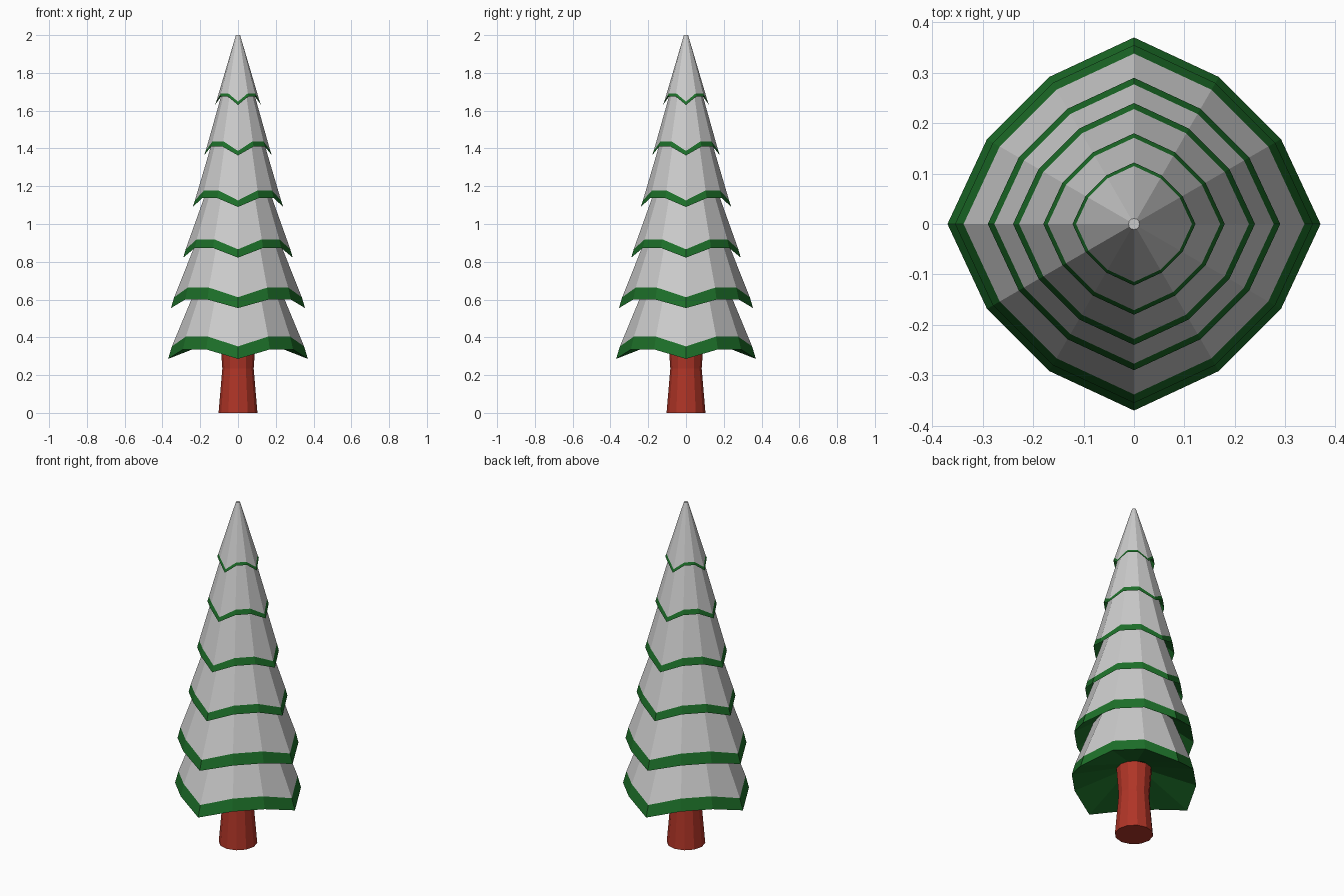
import bpy, bmesh
from math import sin, cos, pi

if "Cube" in bpy.data.objects:
    bpy.data.objects.remove(bpy.data.objects["Cube"])

SIDES = 12


def material(name, color):
    m = bpy.data.materials.new(name)
    m.diffuse_color = (*color, 1)
    m.use_nodes = True
    m.node_tree.nodes["Principled BSDF"].inputs["Base Color"].default_value = m.diffuse_color
    return m


green = material("needle_green", (0.012, 0.16, 0.022))
red = material("bark_red", (0.43, 0.035, 0.02))


def ring(bm, corner, flat):
    """12 vertices; every third one uses the drooping corner (radius, z)."""
    verts = []
    for i in range(SIDES):
        r, z = flat if i % 3 else corner
        a = 2 * pi * i / SIDES
        verts.append(bm.verts.new((r * cos(a), r * sin(a), z)))
    return verts


def bridge(bm, a, b):
    return [bm.faces.new((a[i], a[(i + 1) % SIDES], b[(i + 1) % SIDES], b[i]))
            for i in range(SIDES)]


def finish(bm, name, mats):
    bmesh.ops.recalc_face_normals(bm, faces=bm.faces)
    mesh = bpy.data.meshes.new(name)
    bm.to_mesh(mesh)
    bm.free()
    for m in mats:
        mesh.materials.append(m)
    bpy.context.collection.objects.link(bpy.data.objects.new(name, mesh))


# Tiers: rim radius, rim z (corner, flat), snow edge radius, snow z (corner, flat), top (radius, z)
tiers = [
    (0.37, 0.286, 0.336, 0.350, 0.352, 0.404, 0.22, 0.665),
    (0.355, 0.555, 0.600, 0.338, 0.612, 0.663, 0.215, 0.92),
    (0.29, 0.822, 0.873, 0.277, 0.866, 0.919, 0.165, 1.18),
    (0.24, 1.090, 1.137, 0.228, 1.125, 1.178, 0.135, 1.44),
    (0.18, 1.363, 1.410, 0.171, 1.387, 1.438, 0.083, 1.70),
    (0.122, 1.630, 1.676, 0.115, 1.648, 1.692, 0.011, 2.0),
]
inner = (0.09, 0.40)
for n, (r, zc, zf, sr, sc, sf, tr, tz) in enumerate(tiers, 1):
    bm = bmesh.new()
    under = ring(bm, inner, inner)
    rim = ring(bm, (r, zc), (r * 0.91, zf))
    edge = ring(bm, (sr, sc), (sr * 0.91, sf))
    top = ring(bm, (tr, tz), (tr, tz))
    bridge(bm, under, rim)
    bridge(bm, rim, edge)
    snow = bridge(bm, edge, top) + [bm.faces.new(top)]
    bm.faces.new(under)
    # slot 0 is green, slot 1 stays plain grey
    for f in snow:
        f.material_index = 1
    finish(bm, f"branch_tier_{n}", [green, None])
    inner = (tr, tz)

# Trunk with a waist, flaring at foot and top
bm = bmesh.new()
rings = [ring(bm, p, p) for p in ((0.103, 0), (0.083, 0.235), (0.095, 0.40))]
for a, b in zip(rings, rings[1:]):
    bridge(bm, a, b)
bm.faces.new(rings[0])
bm.faces.new(rings[-1])
finish(bm, "trunk", [red])
